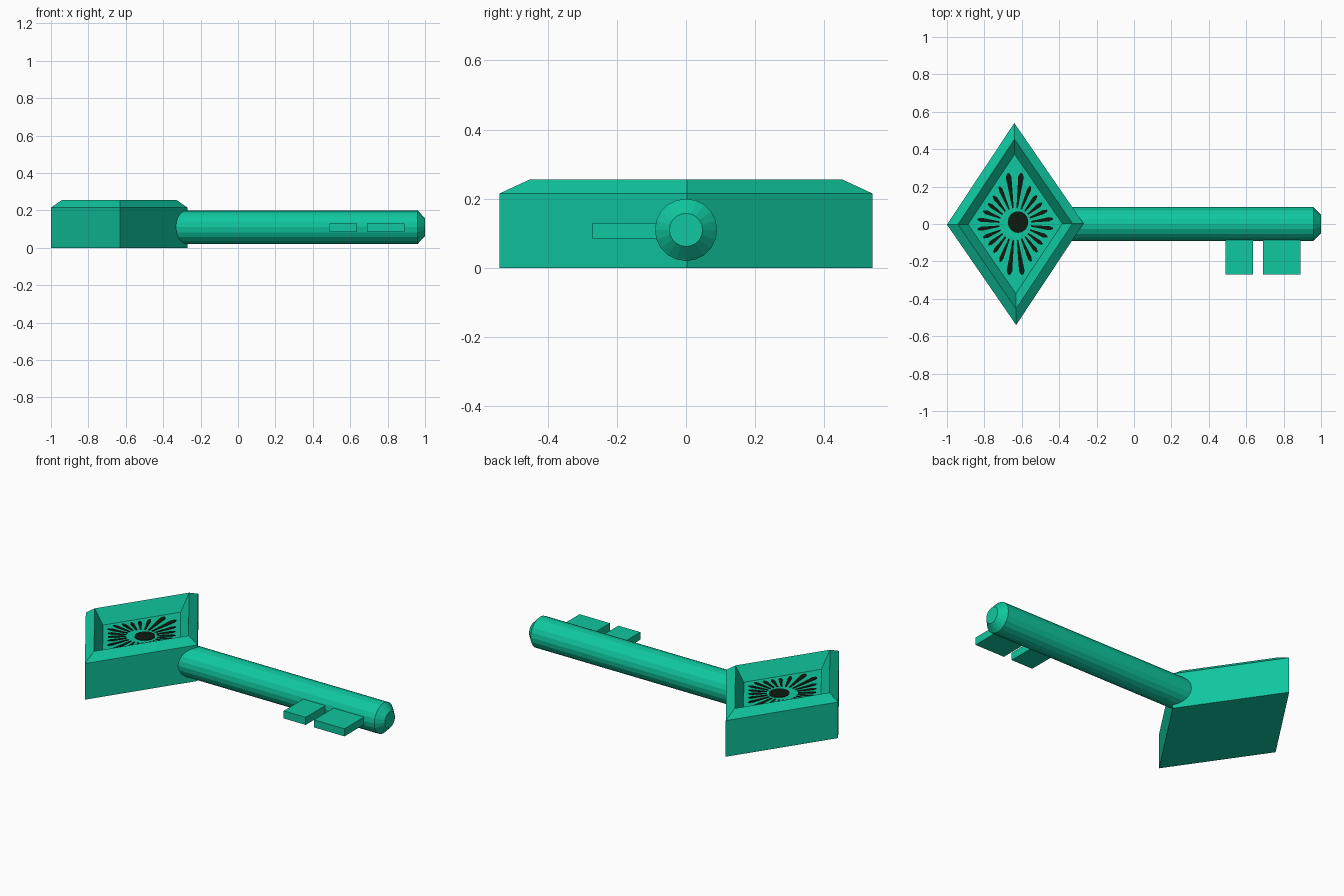
import bpy, bmesh, math
from mathutils import Matrix

if "Cube" in bpy.data.objects:
    bpy.data.objects.remove(bpy.data.objects["Cube"])


def material(name, rgb):
    m = bpy.data.materials.new(name)
    m.diffuse_color = (*rgb, 1)
    m.use_nodes = True
    m.node_tree.nodes["Principled BSDF"].inputs["Base Color"].default_value = m.diffuse_color
    return m


GREEN = material("emerald green", (0.005, 0.57, 0.345))
DARK = material("dark green black", (0.004, 0.010, 0.005))
HEAD = Matrix.Translation((-0.635, 0, 0)) @ Matrix.Rotation(0.009, 4, 'Z')
HX, HY = 0.365, 0.54
FLOOR = 0.17


def finish(name, bm, mat, matrix=None):
    if matrix:
        bmesh.ops.transform(bm, matrix=matrix, verts=bm.verts)
    bmesh.ops.recalc_face_normals(bm, faces=bm.faces)
    me = bpy.data.meshes.new(name)
    bm.to_mesh(me)
    bm.free()
    me.materials.append(mat)
    ob = bpy.data.objects.new(name, me)
    bpy.context.collection.objects.link(ob)
    return ob


def loft(rings):
    """Closed solid through a list of equal-length point rings."""
    bm = bmesh.new()
    loops = [[bm.verts.new(p) for p in r] for r in rings]
    for a, b in zip(loops, loops[1:]):
        n = len(a)
        for i in range(n):
            j = (i + 1) % n
            bm.faces.new((a[i], a[j], b[j], b[i]))
    bm.faces.new(loops[0])
    bm.faces.new(loops[-1])
    return bm


# diamond head: side walls, bevelled rim, sloped recess and floor
def diamond(s, z):
    return [(HX * s, 0, z), (0, HY * s, z), (-HX * s, 0, z), (0, -HY * s, z)]


finish("diamond_head", loft([diamond(1, 0), diamond(1, 0.215), diamond(0.84, 0.255),
                             diamond(0.69, FLOOR)]), GREEN, HEAD)

# round shaft with chamfered tip
N = 20


def circle(x, r):
    return [(x, r * math.cos(2 * math.pi * i / N), 0.11 + r * math.sin(2 * math.pi * i / N))
            for i in range(N)]


finish("shaft", loft([circle(-0.34, 0.09), circle(0.96, 0.09), circle(1.0, 0.048)]), GREEN)

# two key teeth
for name, x0, x1 in (("inner_tooth", 0.49, 0.635), ("outer_tooth", 0.69, 0.89)):
    ring = [(x0, -0.27), (x1, -0.27), (x1, -0.05), (x0, -0.05)]
    finish(name, loft([[(x, y, z) for x, y in ring] for z in (0.085, 0.13)]), GREEN)

# painted sunburst: centre spot and tapered rays as thin plates on the recess floor
Z0, Z1 = FLOOR - 0.002, FLOOR + 0.003
bm = bmesh.new()


def plate(points):
    lo = [bm.verts.new((x, y, Z0)) for x, y in points]
    hi = [bm.verts.new((x, y, Z1)) for x, y in points]
    n = len(points)
    for i in range(n):
        j = (i + 1) % n
        bm.faces.new((lo[i], lo[j], hi[j], hi[i]))
    bm.faces.new(lo[::-1])
    bm.faces.new(hi)


plate([(0.055 * math.cos(2 * math.pi * i / 16) + 0.015,
        0.058 * math.sin(2 * math.pi * i / 16) + 0.01) for i in range(16)])
RAYS = 24
for k in range(RAYS):
    a = 2 * math.pi * (k + 0.5) / RAYS
    c, s = math.cos(a), math.sin(a)
    edge = 0.69 / (abs(c) / HX + abs(s) / HY)
    r0, r1 = 0.085, edge * 0.87
    w0, w1 = 0.004, 0.011 if r1 < 0.24 else 0.015
    prof = [(r0, -w0), (r1 - 0.02, -w1), (r1, -w1 * 0.4),
            (r1, w1 * 0.4), (r1 - 0.02, w1), (r0, w0)]
    plate([(r * c - w * s, r * s + w * c) for r, w in prof])
finish("sunburst_inlay", bm, DARK, HEAD)
